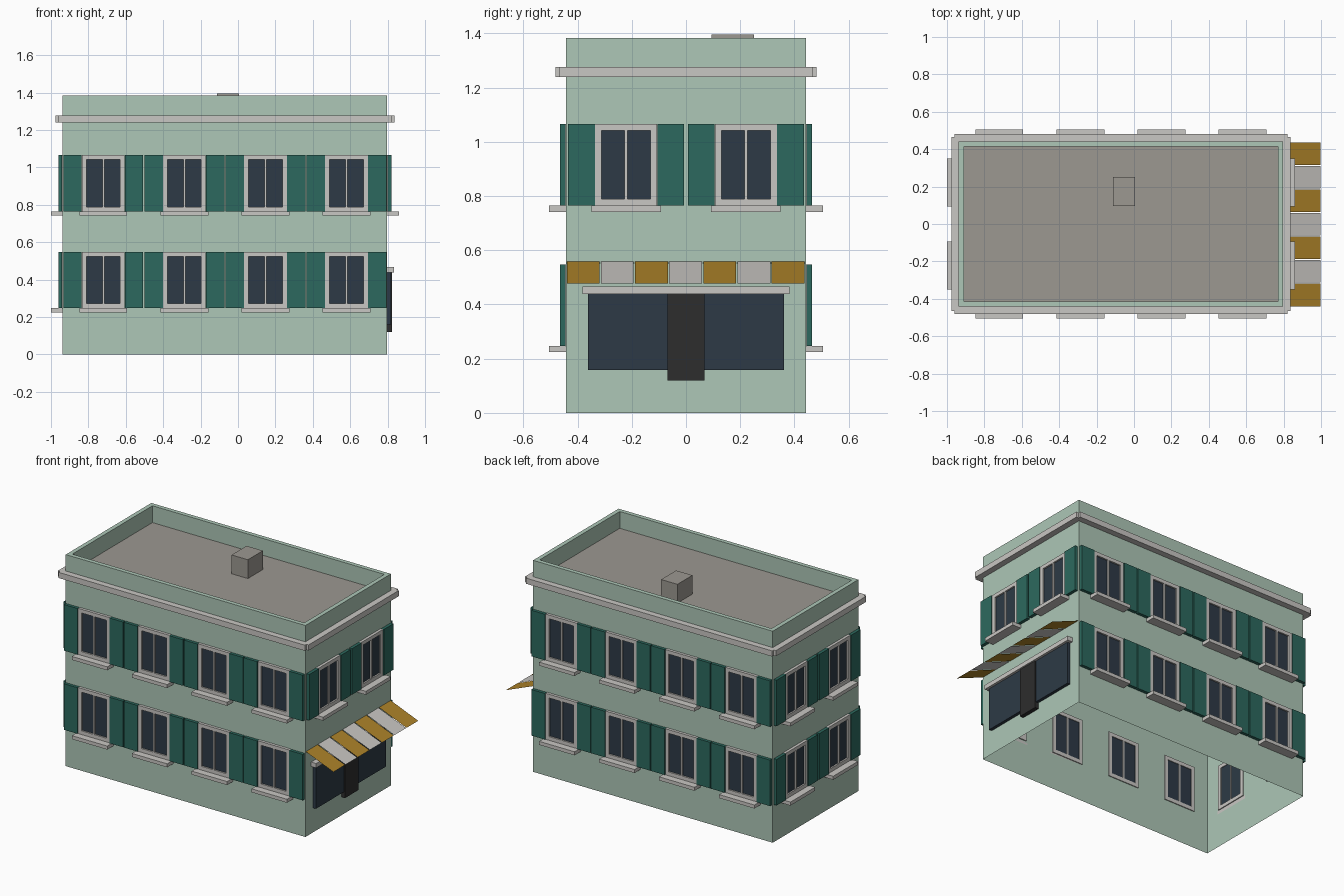
import bpy, bmesh
from mathutils import Vector

if "Cube" in bpy.data.objects:
    bpy.data.objects.remove(bpy.data.objects["Cube"], do_unlink=True)


def material(name, rgb):
    """Flat material from 8-bit display values."""
    lin = [((c / 255 + 0.055) / 1.055) ** 2.4 for c in rgb]
    m = bpy.data.materials.new(name)
    m.use_nodes = True
    m.diffuse_color = (*lin, 1)
    bsdf = m.node_tree.nodes["Principled BSDF"]
    bsdf.inputs["Base Color"].default_value = (*lin, 1)
    bsdf.inputs["Roughness"].default_value = 0.9
    return m


GREEN = material("pale_green_plaster", (173, 199, 183))
STONE = material("light_stone", (201, 199, 195))
SHUTTER = material("dark_green_paint", (44, 105, 94))
GLASS = material("blue_black_glass", (45, 58, 70))
DOOR = material("charcoal_door", (45, 45, 45))
ROOF = material("grey_roofing", (156, 152, 145))
OCHRE = material("ochre_cloth", (173, 131, 41))

# Main dimensions
X0, X1, Y = -0.937, 0.797, 0.442
TOP, DECK, PARAPET = 1.383, 1.273, 0.028
CX = (X0 + X1) / 2
HALF = (X1 - X0) / 2

# Each side: centre of the wall, direction along it, outward direction, half length
SIDES = {
    "front": (Vector((CX, -Y, 0)), Vector((1, 0, 0)), Vector((0, -1, 0)), HALF),
    "back": (Vector((CX, Y, 0)), Vector((-1, 0, 0)), Vector((0, 1, 0)), HALF),
    "right": (Vector((X1, 0, 0)), Vector((0, 1, 0)), Vector((1, 0, 0)), Y),
    "left": (Vector((X0, 0, 0)), Vector((0, -1, 0)), Vector((-1, 0, 0)), Y),
}


def finish(name, bm, *mats):
    me = bpy.data.meshes.new(name)
    bm.to_mesh(me)
    bm.free()
    for m in mats:
        me.materials.append(m)
    ob = bpy.data.objects.new(name, me)
    bpy.context.collection.objects.link(ob)
    return ob


def add_box(bm, a, b):
    """Axis-aligned box between two opposite corners."""
    verts = bmesh.ops.create_cube(bm, size=1)["verts"]
    for v in verts:
        v.co = Vector([(p + q) / 2 + c * abs(q - p) for p, q, c in zip(a, b, v.co)])
    return verts


def wall_boxes(name, side, mat, boxes):
    """Boxes in wall coordinates: along, outward and up ranges."""
    origin, along, out, _ = SIDES[side]
    bm = bmesh.new()
    for u, d, z in boxes:
        corners = [origin + along * u[i] + out * d[i] + Vector((0, 0, z[i])) for i in (0, 1)]
        add_box(bm, *corners)
    return finish(f"{side}_{name}", bm, mat)


# Walls: hollow shell open below, with a parapet around the sunken roof deck
bm = bmesh.new()
add_box(bm, (X0, -Y, 0), (X1, Y, TOP))
bm.normal_update()
bottom = [f for f in bm.faces if f.normal.z < -0.5]
bmesh.ops.delete(bm, geom=bottom, context="FACES_ONLY")
roof = [f for f in bm.faces if f.normal.z > 0.5]
bmesh.ops.inset_region(bm, faces=roof, thickness=PARAPET, use_even_offset=True)
ext = bmesh.ops.extrude_face_region(bm, geom=roof)["geom"]
bmesh.ops.delete(bm, geom=roof, context="FACES_ONLY")
for g in ext:
    if isinstance(g, bmesh.types.BMVert):
        g.co.z = DECK
    elif isinstance(g, bmesh.types.BMFace):
        g.material_index = 1
bm.normal_update()
finish("walls", bm, GREEN, ROOF)

# Chimney
bm = bmesh.new()
add_box(bm, (-0.113, 0.095, DECK), (0.005, 0.25, 1.396))
finish("chimney", bm, ROOF)

# Cornice strips
for side, (_, _, _, half) in SIDES.items():
    reach = half + 0.024
    wall_boxes("cornice", side, STONE, [((-reach, reach), (0, 0.04), (1.239, 1.276))])

# Windows with frame, panes, shutters and sill
W, H = 0.114, 0.301
BORDER, MULLION = 0.024, 0.0055


def window(side, u, z, tag):
    inner, top = W - BORDER, z + H
    depth = (-0.006, 0.018)
    height = (z + BORDER, top - BORDER)
    wall_boxes(f"window_frame_{tag}", side, STONE, [
        ((u - W, u - inner), depth, (z, top)),
        ((u + inner, u + W), depth, (z, top)),
        ((u - inner, u + inner), depth, (z, z + BORDER)),
        ((u - inner, u + inner), depth, (top - BORDER, top)),
        ((u - MULLION, u + MULLION), depth, height)])
    wall_boxes(f"window_panes_{tag}", side, GLASS, [
        ((u - inner, u - MULLION), (-0.001, 0.008), height),
        ((u + MULLION, u + inner), (-0.001, 0.008), height)])
    wall_boxes(f"shutters_{tag}", side, SHUTTER, [
        ((u + s * 0.1645 - 0.049, u + s * 0.1645 + 0.049), (0.003, 0.023), (z, top))
        for s in (-1, 1)])
    wall_boxes(f"sill_{tag}", side, STONE, [
        ((u - 0.128, u + 0.128), (0, 0.063), (z - 0.023, z))])


for side, (_, _, _, half) in SIDES.items():
    count = 4 if side in ("front", "back") else 2
    for level, z in (("lower", 0.247), ("upper", 0.765)):
        if side == "right" and level == "lower":
            continue
        for i in range(count):
            window(side, half * ((2 * i + 1) / count - 1), z, f"{level}_{i + 1}")

# Shop front on the right side
wall_boxes("shop_window", "right", GLASS, [((-0.361, 0.361), (0, 0.02), (0.159, 0.439))])
wall_boxes("shop_door", "right", DOOR, [((-0.069, 0.069), (0, 0.026), (0.119, 0.439))])
wall_boxes("shop_lintel", "right", STONE, [((-0.382, 0.382), (0, 0.036), (0.438, 0.467))])

# Awning: seven thin cloth strips in alternating colours
PITCH, STRIP = 0.126, 0.121
for i in range(7):
    y0 = -0.44 + i * PITCH
    y1 = y0 + STRIP
    bm = bmesh.new()
    bm.faces.new([bm.verts.new(p) for p in (
        (X1 + 0.002, y0, 0.558), (0.998, y0, 0.478),
        (0.998, y1, 0.478), (X1 + 0.002, y1, 0.558))])
    finish(f"awning_strip_{i + 1}", bm, STONE if i % 2 else OCHRE)
